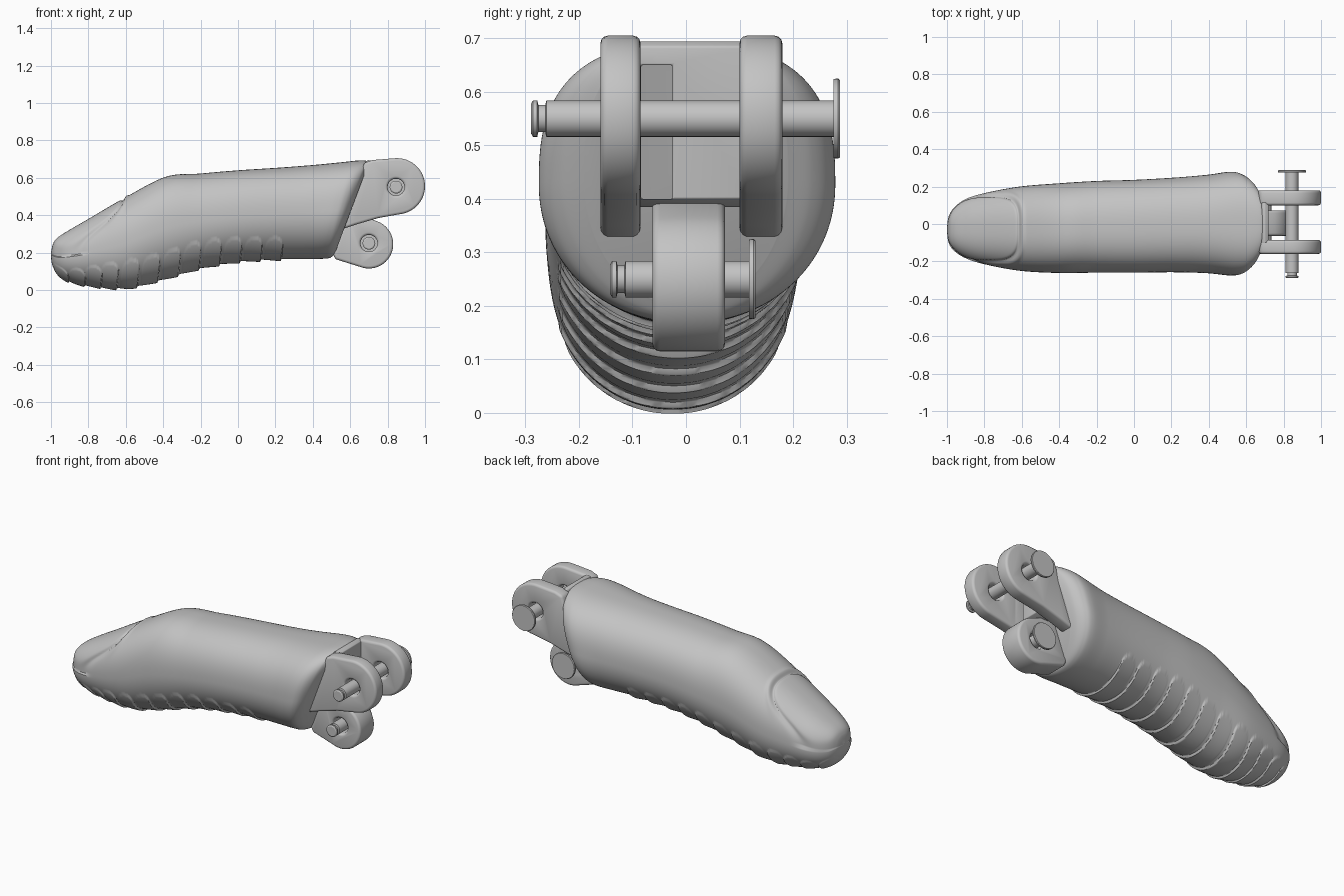
import bpy, bmesh, math
from mathutils import Vector

cube = bpy.data.objects.get("Cube")
if cube:
    bpy.data.objects.remove(cube, do_unlink=True)

grey = bpy.data.materials.new("matte grey")
grey.use_nodes = True
grey.diffuse_color = (0.55, 0.55, 0.55, 1)
grey.node_tree.nodes["Principled BSDF"].inputs["Base Color"].default_value = (0.55, 0.55, 0.55, 1)


def finish(bm, name):
    bmesh.ops.recalc_face_normals(bm, faces=bm.faces)
    mesh = bpy.data.meshes.new(name)
    bm.to_mesh(mesh)
    bm.free()
    mesh.materials.append(grey)
    obj = bpy.data.objects.new(name, mesh)
    bpy.context.collection.objects.link(obj)
    return obj


def select(obj):
    bpy.ops.object.select_all(action='DESELECT')
    obj.select_set(True)
    bpy.context.view_layer.objects.active = obj


def smooth(obj, degrees=35):
    select(obj)
    bpy.ops.object.shade_smooth_by_angle(angle=math.radians(degrees))


def loft(name, rings):
    """Skin closed rings of equal length and cap both ends."""
    bm = bmesh.new()
    loops = [[bm.verts.new(p) for p in ring] for ring in rings]
    n = len(loops[0])
    for a, b in zip(loops, loops[1:]):
        for i in range(n):
            j = (i + 1) % n
            bm.faces.new((a[i], a[j], b[j], b[i]))
    bm.faces.new(loops[0])
    bm.faces.new(loops[-1])
    return finish(bm, name)


def prism(name, points, y0, y1):
    return loft(name, [[(x, y, z) for x, z in points] for y in (y0, y1)])


def lathe(name, profile, x, z, sides=40):
    turn = [math.tau * i / sides for i in range(sides)]
    return loft(name, [[(x + r * math.cos(a), y, z + r * math.sin(a)) for a in turn]
                       for r, y in profile])


def arc(cx, cz, r, start, end, steps=28):
    angles = [math.radians(start + (end - start) * i / steps) for i in range(steps + 1)]
    return [(cx + r * math.cos(a), cz + r * math.sin(a)) for a in angles]


def cut_and_bevel(obj, cutter, width):
    cutter.hide_render = True
    select(obj)
    cut = obj.modifiers.new("cut", 'BOOLEAN')
    cut.operation, cut.solver, cut.object = 'DIFFERENCE', 'EXACT', cutter
    bpy.ops.object.modifier_apply(modifier=cut.name)
    bpy.data.objects.remove(cutter, do_unlink=True)
    bevel = obj.modifiers.new("rounding", 'BEVEL')
    bevel.width, bevel.segments = width, 3
    bevel.limit_method, bevel.angle_limit = 'ANGLE', math.radians(35)
    bpy.ops.object.modifier_apply(modifier=bevel.name)
    smooth(obj)


def ramp(value, start, end):
    t = min(max((value - start) / (end - start), 0), 1)
    return t * t * (3 - 2 * t)


# Finger stations: bottom x, bottom z, top x, top z, centre y, half width
STATIONS = [Vector(s) for s in (
    (-1.0, .18, -1.0, .20, -.03, .01),
    (-.992, .13, -.99, .245, -.03, .07),
    (-.96, .08, -.965, .28, -.028, .115),
    (-.9, .047, -.9, .322, -.025, .158),
    (-.8, .025, -.8, .38, -.025, .19),
    (-.6, .011, -.62, .485, -.025, .225),
    (-.4, .058, -.39, .604, -.022, .24),
    (-.2, .117, -.2, .623, -.015, .245),
    (0, .152, 0, .64, -.012, .248),
    (.2, .165, .23, .655, -.005, .253),
    (.36, .165, .42, .67, 0, .263),
    (.45, .167, .57, .685, .002, .277),
    (.485, .17, .635, .692, 0, .267),
    (.505, .18, .68, .692, 0, .235),
    (.52, .2, .70, .682, 0, .19))]


def spline(i, t):
    last = len(STATIONS) - 1
    p0, p1, p2, p3 = (STATIONS[min(max(k, 0), last)] for k in range(i - 1, i + 3))
    m1, m2 = (p2 - p0) / 2, (p3 - p1) / 2
    return (p1 * (2*t**3 - 3*t*t + 1) + m1 * (t**3 - 2*t*t + t)
            + p2 * (3*t*t - 2*t**3) + m2 * (t**3 - t*t))


def nail_relief(x, y):
    """Groove around the nail with a raised fold behind it."""
    u, v = (x + .81) / .195, (y + .025) / .178
    n = 4 if u > 0 else 2.3
    d = (abs(u)**n + abs(v)**n) ** (1 / n)
    groove = -.010 * math.exp(-((d - 1) / .045) ** 2)
    fold = .006 * math.exp(-((d - 1.1) / .06) ** 2) * ramp(u, .5, 1)
    return groove + fold


# Grip pads, closer together towards the tip
PAD_COUNT, PAD_RADIUS = 12, .045
PADS = [-.95 + .085 * min(i, 3) + .11 * max(i - 3, 0) for i in range(PAD_COUNT)]


def pad_relief(x, height):
    """Arched pads, each rising to a step at its rear edge and fading upwards."""
    total = 0
    for i, cx in enumerate(PADS):
        reach = min(.05 + .028 * i, .145) - .03 * ramp(cx, -.3, .2)
        dx = x - cx - .12 * height
        d = math.hypot(dx, max(0, height - reach + PAD_RADIUS))
        rise = (.001 + .011 * (dx / PAD_RADIUS + 1) / 2) * (1 - .5 * min(height / reach, 1))
        total = max(total, rise * (1 - ramp(d, PAD_RADIUS - .002, PAD_RADIUS + .003)))
    return total


# Finger body with nail and grip pads
SIDES = 136
rings = []
for i in range(len(STATIONS) - 1):
    steps = max(5, math.ceil((STATIONS[i + 1] - STATIONS[i]).length / .0045))
    for k in range(steps + (i == len(STATIONS) - 2)):
        xb, zb, xt, zt, yc, hw = spline(i, k / steps)
        half = (zt - zb) / 2
        top = 2.45 + .25 * ramp(xt, .3, .6)
        ring = []
        for s in range(SIDES):
            a = math.tau * s / SIDES
            c, sn = math.cos(a), math.sin(a)
            power = 2 / (top if sn > 0 else 2.05)
            y = math.copysign(abs(c) ** power, c) * hw
            z = math.copysign(abs(sn) ** power, sn) * half
            x = xb + (xt - xb) * (z / half + 1) / 2
            bump = 0
            if sn > 0 and x < -.5:
                bump = nail_relief(x, yc + y)
            elif sn < 0 and -.985 < x < .3:
                bump = pad_relief(x, z + half)
            scale = 1 + bump / max(math.hypot(y, z), .03)
            ring.append((x, yc + y * scale, zb + half + z * scale))
        rings.append(ring)
smooth(loft("finger_body", rings), 40)

# Upper hinge: two lugs around a slotted centre block
UPPER, LOWER = (.845, .55), (.70, .25)
lug = arc(.85, .555, .15, -78, 95) + [(.72, .695), (.675, .68), (.555, .325),
                                      (.63, .35), (.75, .385)]
for name, y0, y1 in (("right_upper_lug", -.16, -.085), ("left_upper_lug", .10, .18)):
    cut_and_bevel(prism(name, lug, y0, y1),
                  lathe("hole", [(.045, -.4), (.045, .4)], *UPPER), .014)
block = [(.58, .385), (.66, .385), (.72, .40), (.72, .685), (.70, .695), (.685, .69)]
slot = [(.5, .40), (.8, .40), (.8, .65), (.5, .65)]
cut_and_bevel(prism("hinge_centre_block", block, -.10, .115),
              prism("slot", slot, -.084, -.025), .004)

# Lower hinge lug
lower = arc(.70, .245, .13, -112, 72) + [(.66, .40), (.585, .40), (.505, .2), (.52, .165)]
cut_and_bevel(prism("lower_lug", lower, -.063, .073),
              lathe("hole", [(.045, -.4), (.045, .4)], *LOWER), .014)


# Hinge pins with a grooved tip and a flat head
def pin(name, centre, tip, head):
    r = .034
    profile = [(r * .8, tip), (r, tip + .004), (r, tip + .012), (r * .75, tip + .014),
               (r * .75, tip + .027), (r, tip + .029), (r, head - .012),
               (.074, head - .012), (.075, head - .004), (.072, head)]
    smooth(lathe(name, profile, *centre), 30)


pin("upper_pin", UPPER, -.29, .288)
pin("lower_pin", LOWER, -.142, .13)
